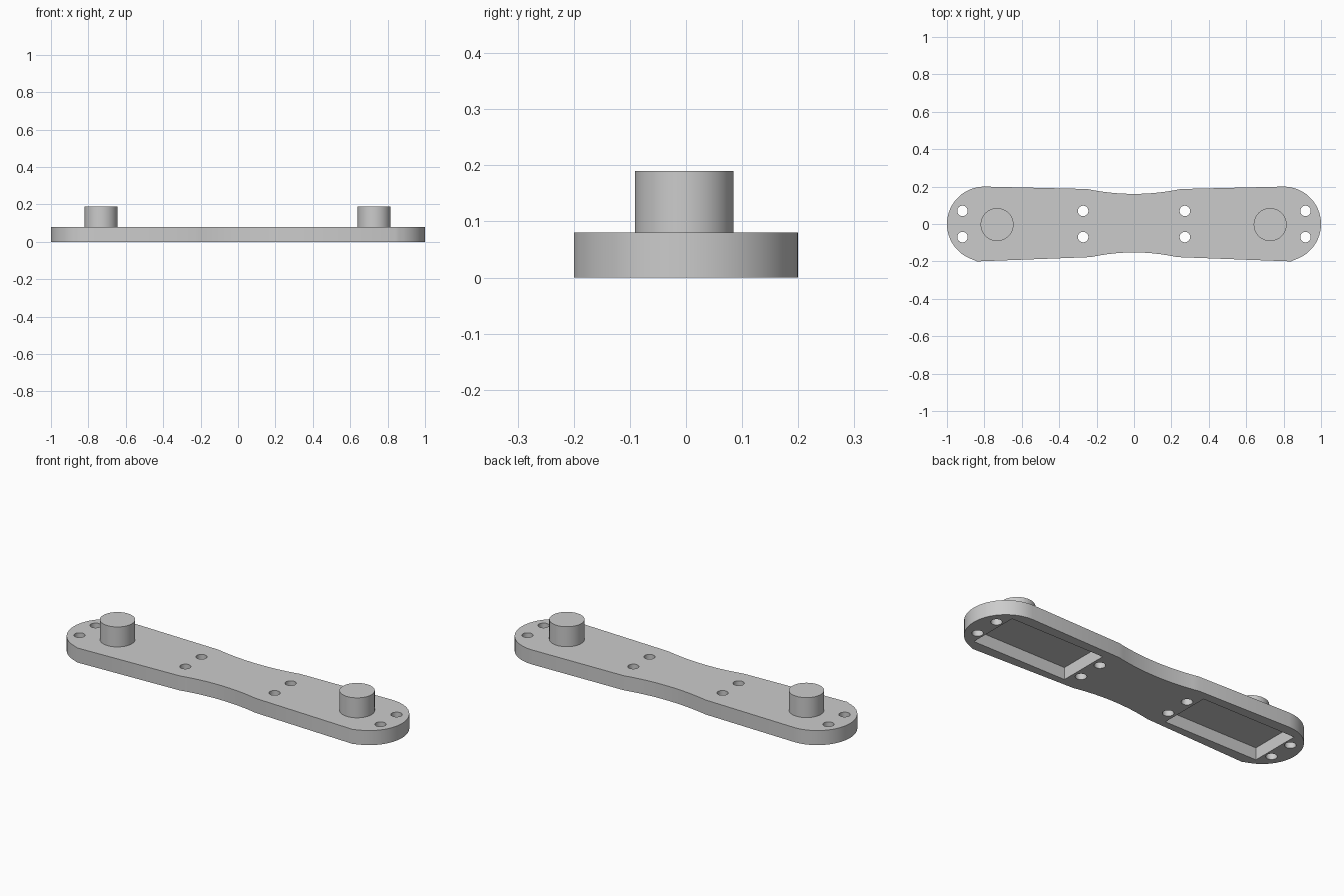
import bpy
import bmesh
from math import radians, cos, sin

cube = bpy.data.objects.get("Cube")
if cube:
    bpy.data.objects.remove(cube, do_unlink=True)

GREY = (0.6, 0.6, 0.6, 1)
grey = bpy.data.materials.new("plain grey")
grey.use_nodes = True
grey.diffuse_color = GREY
grey.node_tree.nodes["Principled BSDF"].inputs["Base Color"].default_value = GREY

PLATE_TOP = 0.08
PEG_TOP = 0.19
POCKET_DEPTH = 0.066


def prism(name, outline, bottom, top):
    """Extrude a closed counter-clockwise outline between two heights."""
    bm = bmesh.new()
    base = bm.faces.new([bm.verts.new((x, y, bottom)) for x, y in outline])
    grown = bmesh.ops.extrude_face_region(bm, geom=[base])["geom"]
    bmesh.ops.translate(bm, vec=(0, 0, top - bottom),
                        verts=[v for v in grown if isinstance(v, bmesh.types.BMVert)])
    bmesh.ops.recalc_face_normals(bm, faces=bm.faces)
    mesh = bpy.data.meshes.new(name)
    bm.to_mesh(mesh)
    bm.free()
    mesh.materials.append(grey)
    obj = bpy.data.objects.new(name, mesh)
    bpy.context.collection.objects.link(obj)
    return obj


def circle(x, y, radius, steps):
    turn = radians(360 / steps)
    return [(x + radius * cos(i * turn), y + radius * sin(i * turn)) for i in range(steps)]


def select_only(obj):
    bpy.ops.object.select_all(action='DESELECT')
    obj.select_set(True)
    bpy.context.view_layer.objects.active = obj


def cut(target, cutter):
    cutter.hide_render = True
    mod = target.modifiers.new("cut", 'BOOLEAN')
    mod.operation = 'DIFFERENCE'
    mod.solver = 'EXACT'
    mod.object = cutter
    select_only(target)
    bpy.ops.object.modifier_apply(modifier=mod.name)
    bpy.data.objects.remove(cutter, do_unlink=True)


def waist(depth, edge, half, steps=16):
    """Shallow concave curve from left to right across the middle."""
    spread = [2 * i / steps - 1 for i in range(steps + 1)]
    return [(half * t, depth + (edge - depth) * t * t) for t in spread]


# Plate outline: rounded ends, tapering sides and a narrow waist
cap = [(0.8 + 0.2 * cos(radians(a)), 0.2 * sin(radians(a))) for a in range(-72, 91, 6)]
right_end = [(0.84, -0.2)] + cap
left_end = [(-x, y) for x, y in reversed(right_end)]
outline = (waist(-0.152, -0.177, 0.23) + right_end
           + waist(0.161, 0.187, 0.25)[::-1] + left_end)
plate = prism("plate", outline, 0, PLATE_TOP)

for side in (-1, 1):
    # Rectangular pocket in the underside
    near, far = sorted((side * 0.315, side * 0.88))
    pocket = [(near, -0.142), (far, -0.142), (far, 0.142), (near, 0.142)]
    cut(plate, prism("pocket_cutter", pocket, -0.1, POCKET_DEPTH))
    # Screw holes at the end and beside the waist
    for x in (0.272, 0.917):
        for y in (-0.07, 0.07):
            cut(plate, prism("hole_cutter", circle(side * x, y, 0.028, 32), -0.1, 0.2))

# Round pegs on top
pegs = [prism(name, circle(x, -0.003, 0.088, 64), PLATE_TOP, PEG_TOP)
        for name, x in (("right_peg", -0.732), ("left_peg", 0.728))]

for obj in [plate] + pegs:
    select_only(obj)
    bpy.ops.object.shade_smooth_by_angle(angle=radians(30))
